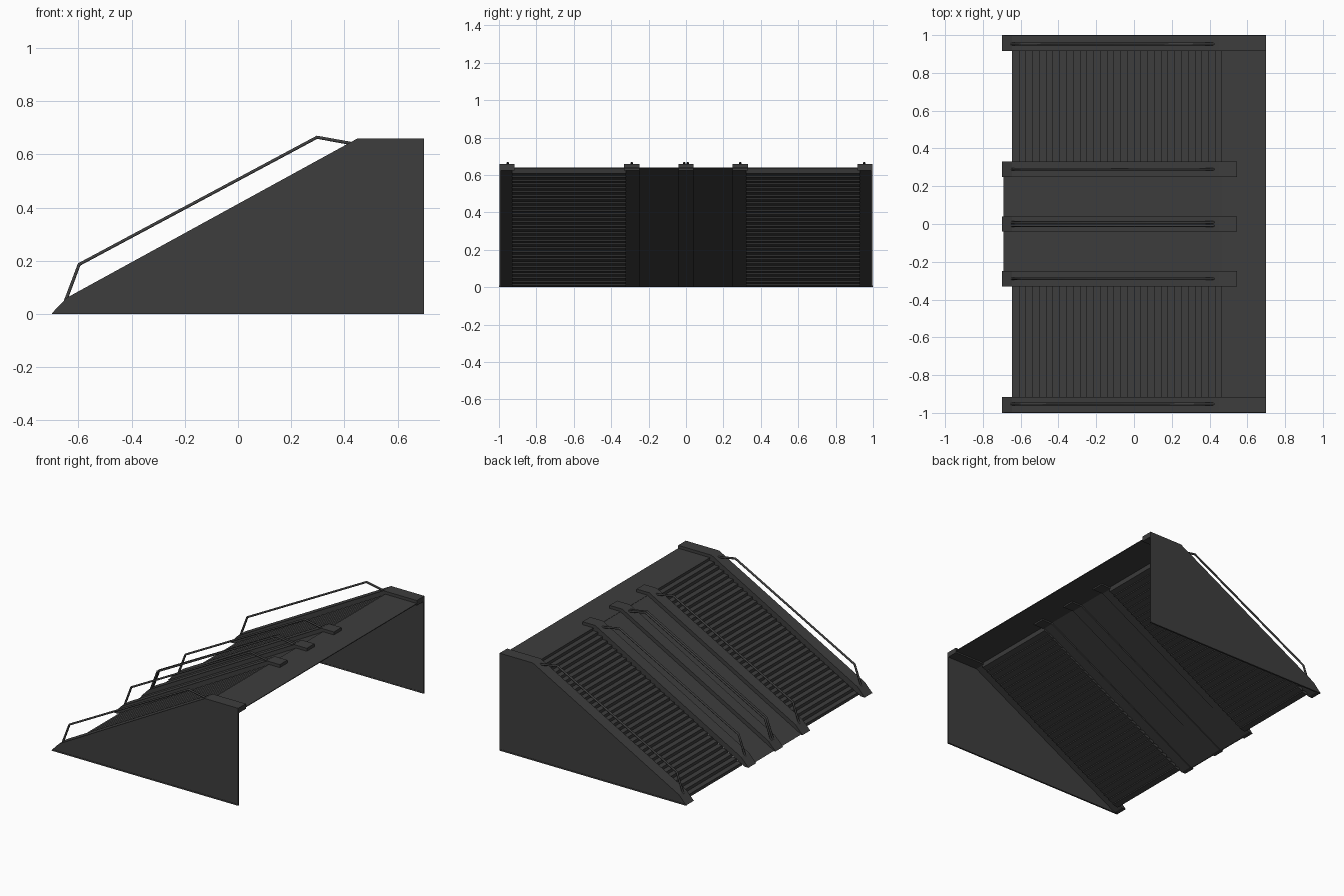
import bpy
import bmesh

cube = bpy.data.objects.get("Cube")
if cube:
    bpy.data.objects.remove(cube, do_unlink=True)

# One dark grey finish for everything
grey = bpy.data.materials.new("dark_grey")
grey.use_nodes = True
COLOUR = (0.047, 0.047, 0.047, 1)
grey.diffuse_color = COLOUR
grey.node_tree.nodes["Principled BSDF"].inputs["Base Color"].default_value = COLOUR


def extrude_profile(name, profile, y0, y1):
    """Extrude a closed x-z profile from y0 to y1."""
    bm = bmesh.new()
    face = bm.faces.new([bm.verts.new((x, y0, z)) for x, z in profile])
    grown = bmesh.ops.extrude_face_region(bm, geom=[face])["geom"]
    moved = [g for g in grown if isinstance(g, bmesh.types.BMVert)]
    bmesh.ops.translate(bm, verts=moved, vec=(0, y1 - y0, 0))
    bmesh.ops.recalc_face_normals(bm, faces=bm.faces)
    mesh = bpy.data.meshes.new(name)
    bm.to_mesh(mesh)
    bm.free()
    obj = bpy.data.objects.new(name, mesh)
    mesh.materials.append(grey)
    bpy.context.collection.objects.link(obj)
    return obj


def handrail(name, y):
    """Thin bar bent along the slope."""
    curve = bpy.data.curves.new(name, "CURVE")
    curve.dimensions = "3D"
    curve.bevel_depth = 0.007
    curve.bevel_resolution = 1
    curve.use_fill_caps = True
    path = [(-0.65, 0.045), (-0.597, 0.186), (0.297, 0.664), (0.44, 0.638)]
    spline = curve.splines.new("POLY")
    spline.points.add(len(path) - 1)
    for point, (x, z) in zip(spline.points, path):
        point.co = (x, y, z, 1)
    curve.materials.append(grey)
    bpy.context.collection.objects.link(bpy.data.objects.new(name, curve))


def coping(name, y, end):
    """Sloped kerb with a level top end."""
    profile = [(-0.70, 0.002), (-0.645, 0.06), (0.45, 0.66), (end, 0.66),
               (end, 0.625), (0.468, 0.625), (-0.67, 0.002)]
    extrude_profile(name, profile, y - 0.041, y + 0.041)


# Stair profile: stepped top, sawtooth underside
STEPS, START, TOP = 31, -0.645, 0.64
run = (0.465 - START) / STEPS
rise = TOP / (STEPS + 1)
upper, lower = [], []
for i in range(STEPS):
    x, z = START + i * run, (i + 1) * rise
    upper += [(x, z - rise), (x, z)]
    lower += [(x + 0.003, max(z - rise - 0.004, 0)), (x + run + 0.003, z - 0.012)]
upper += [(0.465, TOP - rise), (0.465, TOP), (0.475, TOP)]
stair_profile = upper + lower[::-1]

for side, label in ((1, "left"), (-1, "right")):
    extrude_profile(f"stairs_{label}", stair_profile, side * 0.32, side * 0.93)

    # Side wall and its base strip
    wall = [(-0.70, 0), (-0.645, 0.06), (0.45, 0.66), (0.70, 0.66), (0.70, 0)]
    extrude_profile(f"side_wall_{label}", wall, side * 0.99, side * 0.998)
    strip = [(-0.70, 0), (-0.692, 0.009), (0.70, 0.009), (0.70, 0)]
    extrude_profile(f"base_strip_{label}", strip, side * 0.989, side)

    coping(f"outer_coping_{label}", side * 0.957, 0.70)
    coping(f"inner_coping_{label}", side * 0.29, 0.545)
    handrail(f"outer_rail_{label}", side * 0.953)
    handrail(f"inner_rail_{label}", side * 0.29)
    handrail(f"centre_rail_{label}", side * 0.009)

coping("centre_coping", 0, 0.545)

# Central ramp and top landing
ramp = [(-0.69, 0.004), (0.465, TOP), (0.465, TOP - 0.005), (-0.682, 0.002)]
extrude_profile("ramp", ramp, -0.27, 0.27)
landing = [(0.462, TOP), (0.70, TOP), (0.70, TOP - 0.005), (0.462, TOP - 0.005)]
extrude_profile("landing", landing, -0.985, 0.985)
